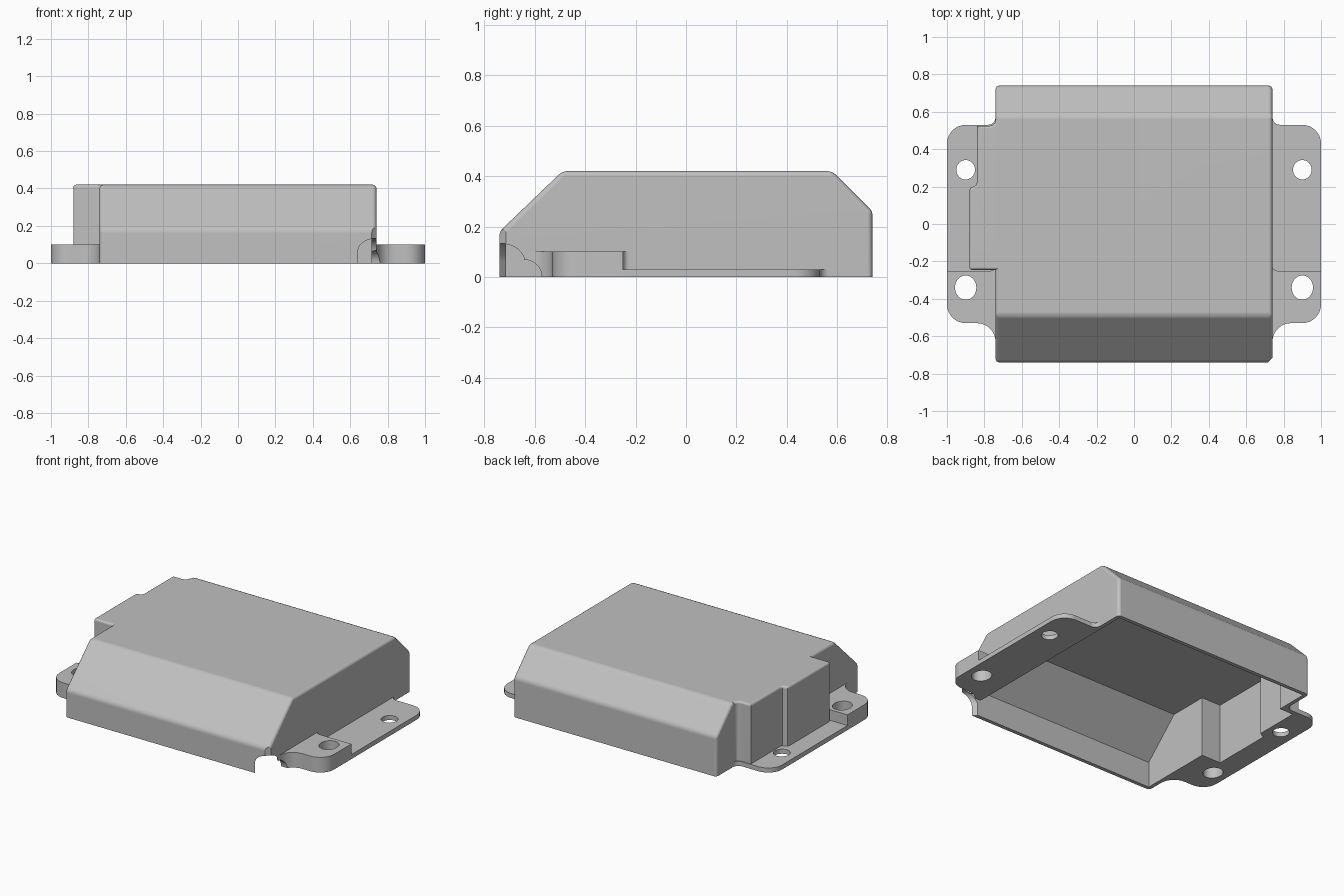
import bpy, bmesh, math
from mathutils import Matrix, Vector

if "Cube" in bpy.data.objects:
    bpy.data.objects.remove(bpy.data.objects["Cube"])

grey = bpy.data.materials.new("plain grey")
grey.use_nodes = True
GREY = (0.53, 0.53, 0.53, 1)
grey.diffuse_color = GREY
grey.node_tree.nodes["Principled BSDF"].inputs["Base Color"].default_value = GREY


def finish(name, bm):
    bmesh.ops.recalc_face_normals(bm, faces=bm.faces)
    mesh = bpy.data.meshes.new(name)
    bm.to_mesh(mesh)
    bm.free()
    mesh.materials.append(grey)
    obj = bpy.data.objects.new(name, mesh)
    bpy.context.collection.objects.link(obj)
    return obj


def prism(name, points, start, end, along="z", bevel=0, rule=None):
    """Extrude a plan (along z) or a side profile (along x)."""
    bm = bmesh.new()
    place = (lambda p: (p[0], p[1], start)) if along == "z" else (lambda p: (start, p[0], p[1]))
    face = bm.faces.new([bm.verts.new(place(p)) for p in points])
    moved = bmesh.ops.extrude_face_region(bm, geom=[face])["geom"]
    step = Vector((0, 0, end - start)) if along == "z" else Vector((end - start, 0, 0))
    bmesh.ops.translate(bm, vec=step, verts=[v for v in moved if isinstance(v, bmesh.types.BMVert)])
    bmesh.ops.recalc_face_normals(bm, faces=bm.faces)
    if bevel:
        edges = [e for e in bm.edges if rule((e.verts[0].co + e.verts[1].co) / 2)]
        bmesh.ops.bevel(bm, geom=edges, offset=bevel, segments=4, profile=0.5,
                        affect="EDGES", clamp_overlap=True)
    return finish(name, bm)


def cylinder(name, matrix, length):
    bm = bmesh.new()
    bmesh.ops.create_cone(bm, cap_ends=True, segments=40, radius1=1, radius2=1, depth=length, matrix=matrix)
    return finish(name, bm)


def arc(cx, cy, r, a0, a1, n=8):
    angles = [math.radians(a0 + (a1 - a0) * i / n) for i in range(n + 1)]
    return [(cx + r * math.cos(a), cy + r * math.sin(a)) for a in angles]


def combine(target, other, operation):
    mod = target.modifiers.new("join", "BOOLEAN")
    mod.object, mod.operation, mod.solver = other, operation, "EXACT"
    bpy.context.view_layer.objects.active = target
    bpy.ops.object.modifier_apply(modifier=mod.name)
    bpy.data.objects.remove(other)


# Main cover with sloped front and back
profile = [(-.74, 0), (.74, 0), (.74, .26), (.58, .42), (-.49, .42), (-.74, .18)]
cover = prism("cover", profile, -.74, .74, "x", .02, lambda m: m.z > .01)

# Stepped bulge on one side
bulge_plan = ([(-.5, -.245), (-.88, -.245)] + arc(-.86, .18, .02, 180, 90, 2)
              + arc(-.86, .22, .02, -90, 0, 2)[1:] + [(-.84, .525)]
              + arc(-.77, .555, .03, -90, 0, 3) + [(-.5, .555)])
bulge = prism("bulge", bulge_plan, 0, .42, "z", .014,
              lambda m: m.x < -.65 and (m.z > .41 or (m.x < -.87 and m.y < -.2 and m.z > .1)))
combine(cover, bulge, "UNION")

# Mounting flanges: thick front lug, thin rear plate and screw holes on both sides
front_edge = [(.6, -.63)] + arc(.84, -.63, .1, 180, 90) + arc(.9, -.43, .1, -90, 0)
rear_edge = arc(.9, .43, .1, 0, 90) + arc(.78, .57, .04, 270, 180, 4) + [(.6, .57)]
lug_edge = [(1, -.25)] + arc(.765, -.225, .025, 270, 180, 4) + [(.6, -.225)]
for side in (1, -1):
    flange = prism("flange", [(side * x, y) for x, y in front_edge + rear_edge], 0, .03)
    lug = prism("lug", [(side * x, y) for x, y in front_edge + lug_edge], 0, .1)
    combine(flange, lug, "UNION")
    for y, rx, ry in ((.29, .05, .052), (-.34, .057, .065)):
        place = Matrix.Translation((side * .9, y, .05)) @ Matrix.Diagonal((rx, ry, 1, 1))
        combine(flange, cylinder("hole", place, .4), "DIFFERENCE")
    combine(cover, flange, "UNION")

# Hollow underside
inner_profile = [(-.715, -.1), (.715, -.1), (.715, .25), (.57, .395), (-.48, .395), (-.715, .169)]
cavity = prism("cavity", inner_profile, -.715, .715, "x")
bulge_hollow = [(-.5, -.22), (-.855, -.22), (-.855, .18), (-.815, .2), (-.815, .5), (-.5, .5)]
combine(cavity, prism("bulge_hollow", bulge_hollow, -.1, .395), "UNION")
combine(cover, cavity, "DIFFERENCE")

# Cable notch through the front corner, the clipped corner above it and its side opening
arch = [(-.07, -.1), (.07, -.1)] + arc(0, .063, .07, 0, 180, 16)
notch = prism("notch", arch, -.15, .15, "x")
notch.data.transform(Matrix.Translation((.74, -.74, 0)) @ Matrix.Rotation(math.radians(-45), 4, "Z"))
combine(cover, notch, "DIFFERENCE")
clip = [(.705, -.75), (.75, -.75), (.75, -.705)]
combine(cover, prism("corner_clip", clip, -.1, .21), "DIFFERENCE")
side_place = (Matrix.Translation((.73, -.64, 0)) @ Matrix.Rotation(math.radians(90), 4, "Y")
              @ Matrix.Diagonal((.068, .068, 1, 1)))
combine(cover, cylinder("side_notch", side_place, .16), "DIFFERENCE")

# Smooth rounded edges, keep corners crisp and large faces flat
bpy.ops.object.select_all(action="DESELECT")
cover.select_set(True)
bpy.context.view_layer.objects.active = cover
bpy.ops.object.shade_smooth_by_angle(angle=math.radians(30))
flatten = cover.modifiers.new("flat faces", "WEIGHTED_NORMAL")
flatten.keep_sharp = True
